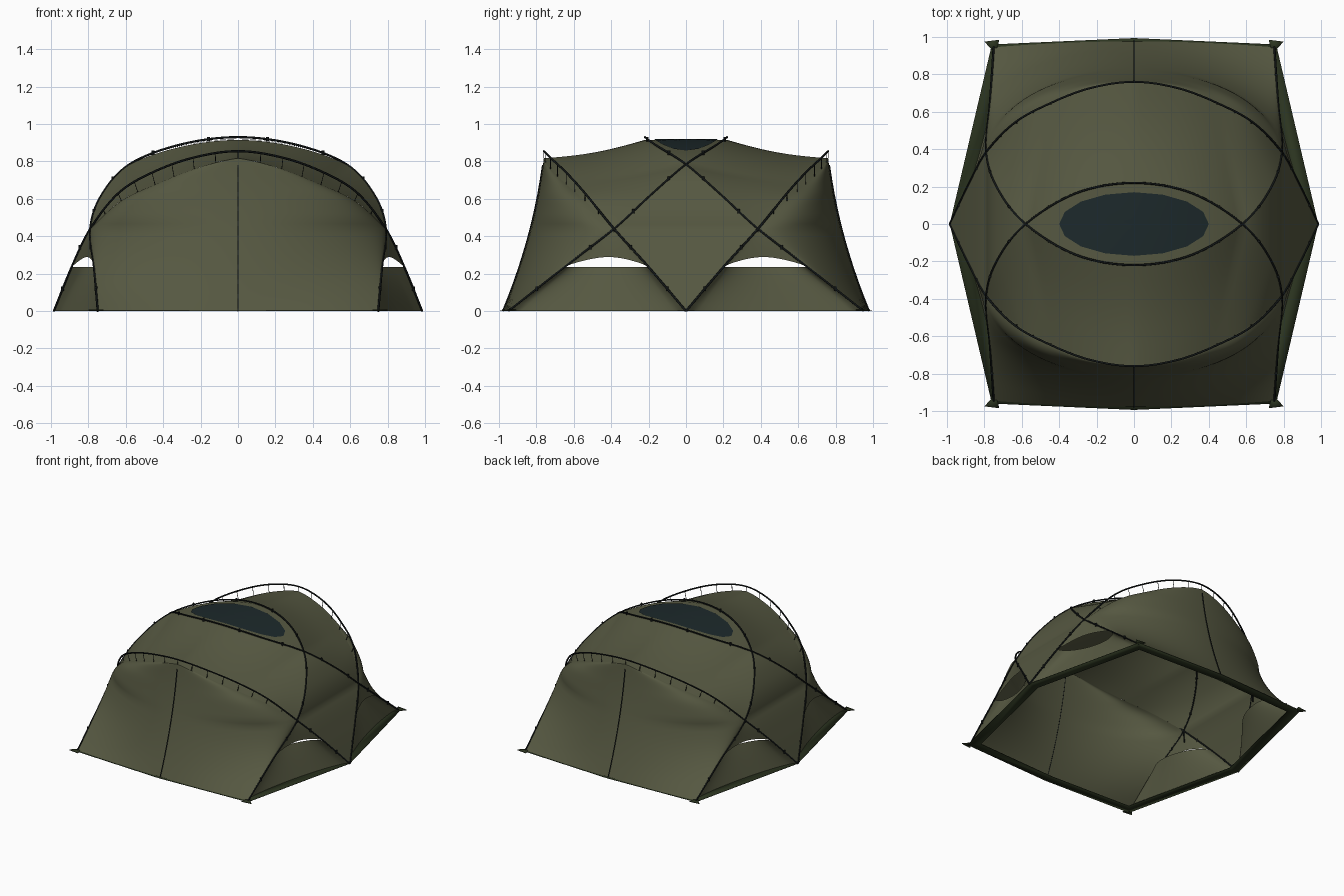
import bpy, bmesh, math
from mathutils import Vector

if "Cube" in bpy.data.objects:
    bpy.data.objects.remove(bpy.data.objects["Cube"], do_unlink=True)


def material(name, rgb):
    m = bpy.data.materials.new(name)
    m.use_nodes = True
    m.diffuse_color = (*rgb, 1)
    b = m.node_tree.nodes["Principled BSDF"]
    b.inputs["Base Color"].default_value = (*rgb, 1)
    b.inputs["Roughness"].default_value = 0.9
    return m


OLIVE = material("olive fabric", (0.092, 0.097, 0.053))
GREEN = material("dark green groundsheet", (0.024, 0.034, 0.014))
WINDOW = material("dark window", (0.012, 0.022, 0.024))
BLACK = material("black pole", (0.006, 0.008, 0.008))


def mirrored_path(half):
    """Half a pole from its -x foot to the centre, completed across x = 0."""
    pts = [Vector((-x, y, z)) for x, y, z in half]
    return pts + [Vector((-p.x, p.y, p.z)) for p in reversed(pts[:-1])]


# Both poles share knots: 0 foot, 2 crossing with the other pole, 6 centre
ARCH = mirrored_path([(.985, 0, 0), (.89, -.2, .235), (.79, -.385, .44), (.64, -.54, .63),
                      (.46, -.64, .74), (.24, -.725, .82), (0, -.76, .855)])
RIDGE = mirrored_path([(.75, -.95, 0), (.77, -.65, .235), (.79, -.385, .44), (.73, -.19, .62),
                       (.58, 0, .785), (.31, .165, .89), (0, .22, .93)])


def along(path, t):
    """Smooth point on a path at knot parameter t."""
    n = len(path) - 1
    i = min(int(t), n - 1)
    f = t - i
    p1, p2 = path[i], path[i + 1]
    p0 = path[i - 1] if i > 0 else 2 * p1 - p2
    p3 = path[i + 2] if i + 2 <= n else 2 * p2 - p1
    return 0.5 * (2 * p1 + (p2 - p0) * f + (2 * p0 - 5 * p1 + 4 * p2 - p3) * f ** 2
                  + (3 * p1 - p0 - 3 * p2 + p3) * f ** 3)


def hump(t, a, b):
    """Rises from 0 at a to 1 midway and back to 0 at b."""
    return max(math.sin(math.pi * min(max((t - a) / (b - a), 0), 1)), 0)


def flip(p, sx=1, sy=1):
    return Vector((p.x * sx, p.y * sy, p.z))


# Fabric edges hang below the poles, most at the shoulders of the arch
def arch(t):
    shoulder = hump(t, 2, 6) + hump(t, 6, 10)
    p = along(ARCH, t)
    return Vector((p.x * (1 - .035 * shoulder), p.y,
                   p.z - .038 * hump(t, 2, 10) - .036 * shoulder))


def ridge(t):
    return along(RIDGE, t) - Vector((0, 0, .015 * hump(t, 4, 8) ** .5))


def sheet(name, fn, nu, nv, mat, thickness=0):
    """Grid surface from fn(u, v) with u, v in 0..1, facing outward."""
    bm = bmesh.new()
    g = [[bm.verts.new(fn(i / nu, j / nv)) for j in range(nv + 1)] for i in range(nu + 1)]
    for i in range(nu):
        for j in range(nv):
            bm.faces.new((g[i][j], g[i + 1][j], g[i + 1][j + 1], g[i][j + 1]))
    bmesh.ops.remove_doubles(bm, verts=bm.verts, dist=1e-4)
    bm.normal_update()
    core = Vector((0, 0, -.1))
    if sum(f.normal.dot(f.calc_center_median() - core) * f.calc_area() for f in bm.faces) < 0:
        bmesh.ops.reverse_faces(bm, faces=bm.faces)
    for f in bm.faces:
        f.smooth = True
    me = bpy.data.meshes.new(name)
    bm.to_mesh(me)
    bm.free()
    me.materials.append(mat)
    ob = bpy.data.objects.new(name, me)
    bpy.context.collection.objects.link(ob)
    if thickness:
        ob.modifiers.new("thickness", 'SOLIDIFY').thickness = thickness
    return ob


def tube(name, pts, radius):
    cu = bpy.data.curves.new(name, 'CURVE')
    cu.dimensions = '3D'
    cu.bevel_depth = radius
    cu.bevel_resolution = 1
    cu.use_fill_caps = True
    s = cu.splines.new('POLY')
    s.points.add(len(pts) - 1)
    for q, p in zip(s.points, pts):
        q.co = (*p, 1)
    cu.materials.append(BLACK)
    ob = bpy.data.objects.new(name, cu)
    bpy.context.collection.objects.link(ob)


# Roof panels between the front arch and the ridge poles
def roof(u, v):
    t = 2 + 8 * u
    top = ridge(t)
    if 4 < t < 8:
        top = flip(top, 1, -1)
    return arch(t).lerp(top, v) - Vector((0, 0, .018 * hump(v, 0, 1) * hump(u, 0, 1)))


# Door wall: concave profile on the centre line, rounding back to the poles
def door_y(z):
    k = z / .817
    return -.978 + .218 * k + .12 * k * (1 - k)


def door(u, v):
    t = 6 * u
    s = ridge(t) if t < 2 else arch(t)
    a = (v - .5) * math.pi
    w = min(max((s.z - .1) / .4, 0), 1)
    bend = w * (1 - math.cos(a)) + (1 - w) * math.sin(a) ** 2
    my = door_y(s.z)
    return Vector((s.x * math.sin(a), my + (s.y - my) * bend, s.z))


# Low side triangle between two pole legs, pulled inward by depth
def leg_panel(t, v, depth):
    p = ridge(t).lerp(arch(t), v)
    p.x += depth * hump(v, 0, 1) ** .45
    return p


def lower_panel(u, v):
    return leg_panel(u, v, .065 + .045 * u)


def side_flap(u, v):
    start = 1 + .25 * hump(v, 0, 1) ** .6
    t = start + (2 - start) * u
    return leg_panel(t, v, .018 * (2 - t))


def diamond(u, v):
    t = 4 - 4 * u
    p = ridge(t) if t > 2 else arch(t)
    return p.lerp(flip(p, 1, -1), v)


def roof_lens(u, v):
    p = ridge(4 + 4 * u)
    return p.lerp(flip(p, 1, -1), v)


def skylight(u, v):
    a = math.pi * (2 * u)
    x, y = .4 * v * math.cos(a), .17 * v * math.sin(a)
    lo, hi = 4, 8
    for _ in range(20):
        mid = (lo + hi) / 2
        lo, hi = (mid, hi) if ridge(mid).x < x else (lo, mid)
    return Vector((x, y, ridge(lo).z + .005))


sheet("roof_lens", roof_lens, 32, 6, OLIVE)
sheet("roof_window", skylight, 16, 8, WINDOW)

for sy, end in ((1, "front"), (-1, "back")):
    sheet(end + "_roof", lambda u, v: flip(roof(u, v), 1, sy), 64, 12, OLIVE)
    sheet(end + "_door_wall", lambda u, v: flip(door(u, v), 1, sy), 36, 40, OLIVE)
    # Poles and zip
    for name, path in (("arch_pole", ARCH), ("ridge_pole", RIDGE)):
        tube(f"{end}_{name}", [flip(along(path, k / 8), 1, sy) for k in range(97)], .006)
    tube(end + "_door_zip", [Vector((0, sy * (door_y(z) - .002), z))
                             for z in (k * .078 for k in range(11))], .004)
    # Clips on the poles and straps down to the fabric
    for k in range(1, 24):
        t = k / 2
        a, b = along(ARCH, t), along(RIDGE, t)
        for p, q in ((a, arch(t)), (b, ridge(t))):
            if (p - q).length > .02:
                tube(end + "_strap", [flip(p, 1, sy), flip(q, 1, sy)], .002)
            elif k % 2:
                d = Vector((0, 0, .012))
                tube(end + "_clip", [flip(p - d, 1, sy), flip(p + d, 1, sy)], .008)
    for sx, side in ((1, "right"), (-1, "left")):
        tag = f"{side}_{end}"
        sheet(tag + "_lower_panel", lambda u, v: flip(lower_panel(u, v), sx, sy), 6, 28, OLIVE)
        sheet(tag + "_side_flap", lambda u, v: flip(side_flap(u, v), sx, sy), 8, 28, OLIVE)
        c = ARCH[2]
        tube(tag + "_toggle", [flip(c, sx, sy), flip(c + Vector((-.006, 0, -.095)), sx, sy)], .005)
        # Triangular peg tab at each corner
        tip = Vector((-.74, -.91, .008))
        wide = [Vector((-.8, -.975, .008)), Vector((-.72, -.985, .008))]
        sheet(tag + "_peg_tab", lambda u, v: flip(
            wide[0].lerp(wide[1], u).lerp(tip, v), sx, sy), 1, 1, GREEN, .006)

for sx, side in ((1, "right"), (-1, "left")):
    sheet(side + "_side_wall", lambda u, v: flip(diamond(u, v), sx), 32, 12, OLIVE)

# Groundsheet band around the base
quarter = [Vector((.985, 0, .004)), Vector((.76, -.96, .004)), Vector((0, -.994, .004))]
ring = quarter + [flip(quarter[1], -1), flip(quarter[0], -1),
                  flip(quarter[1], -1, -1), flip(quarter[2], 1, -1), flip(quarter[1], 1, -1)]


def band(u, v):
    p = ring[round(u * 8) % 8]
    return Vector((p.x * (1 - .085 * v), p.y * (1 - .075 * v), p.z))


sheet("ground_band", band, 8, 1, GREEN, .004)
